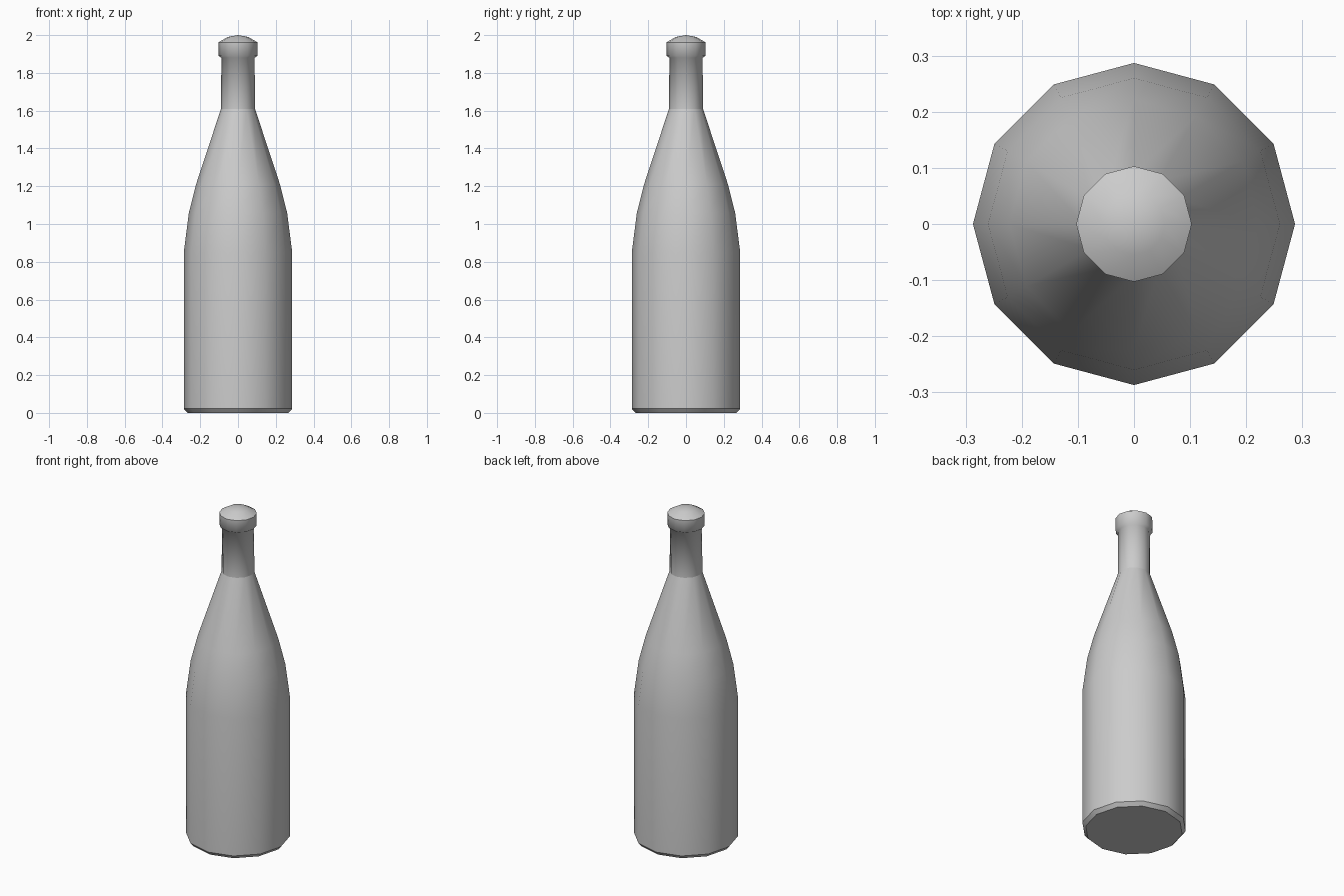
import bpy, bmesh, math

if "Cube" in bpy.data.objects:
    bpy.data.objects.remove(bpy.data.objects["Cube"], do_unlink=True)

SIDES = 12

# One grey for the whole bottle
grey = bpy.data.materials.new("grey")
grey.use_nodes = True
colour = (0.6, 0.6, 0.6, 1.0)
grey.diffuse_color = colour
grey.node_tree.nodes["Principled BSDF"].inputs["Base Color"].default_value = colour


def lathe(name, profile, angle):
    """Revolve (radius, z) points, bottom to top, into a twelve-sided part."""
    bm = bmesh.new()
    rings = []
    for r, z in profile:
        if r == 0:
            rings.append([bm.verts.new((0, 0, z))] * SIDES)
        else:
            rings.append([bm.verts.new((r * math.cos(math.tau * i / SIDES),
                                        r * math.sin(math.tau * i / SIDES), z))
                          for i in range(SIDES)])
    for low, high in zip(rings, rings[1:]):
        for i in range(SIDES):
            j = (i + 1) % SIDES
            corners = [low[i], low[j], high[j], high[i]]
            bm.faces.new(list(dict.fromkeys(corners)))
    mesh = bpy.data.meshes.new(name)
    bm.to_mesh(mesh)
    bm.free()
    mesh.materials.append(grey)
    obj = bpy.data.objects.new(name, mesh)
    bpy.context.collection.objects.link(obj)
    bpy.ops.object.select_all(action='DESELECT')
    obj.select_set(True)
    bpy.context.view_layer.objects.active = obj
    bpy.ops.object.shade_smooth_by_angle(angle=math.radians(angle))
    return obj


# Body: flat base, small chamfer, straight wall, tapering shoulder
lathe("bottle_body", [(0, 0), (0.268, 0), (0.287, 0.022), (0.287, 0.85),
                      (0.26, 1.06), (0.222, 1.21), (0.09, 1.61)], 35)

# Neck flaring into the lip
lathe("bottle_neck", [(0.09, 1.61), (0.088, 1.88), (0.103, 1.89),
                      (0.103, 1.962)], 75)

# Domed cap
lathe("bottle_cap", [(0.103, 1.962), (0.055, 1.99), (0, 2.0)], 40)
